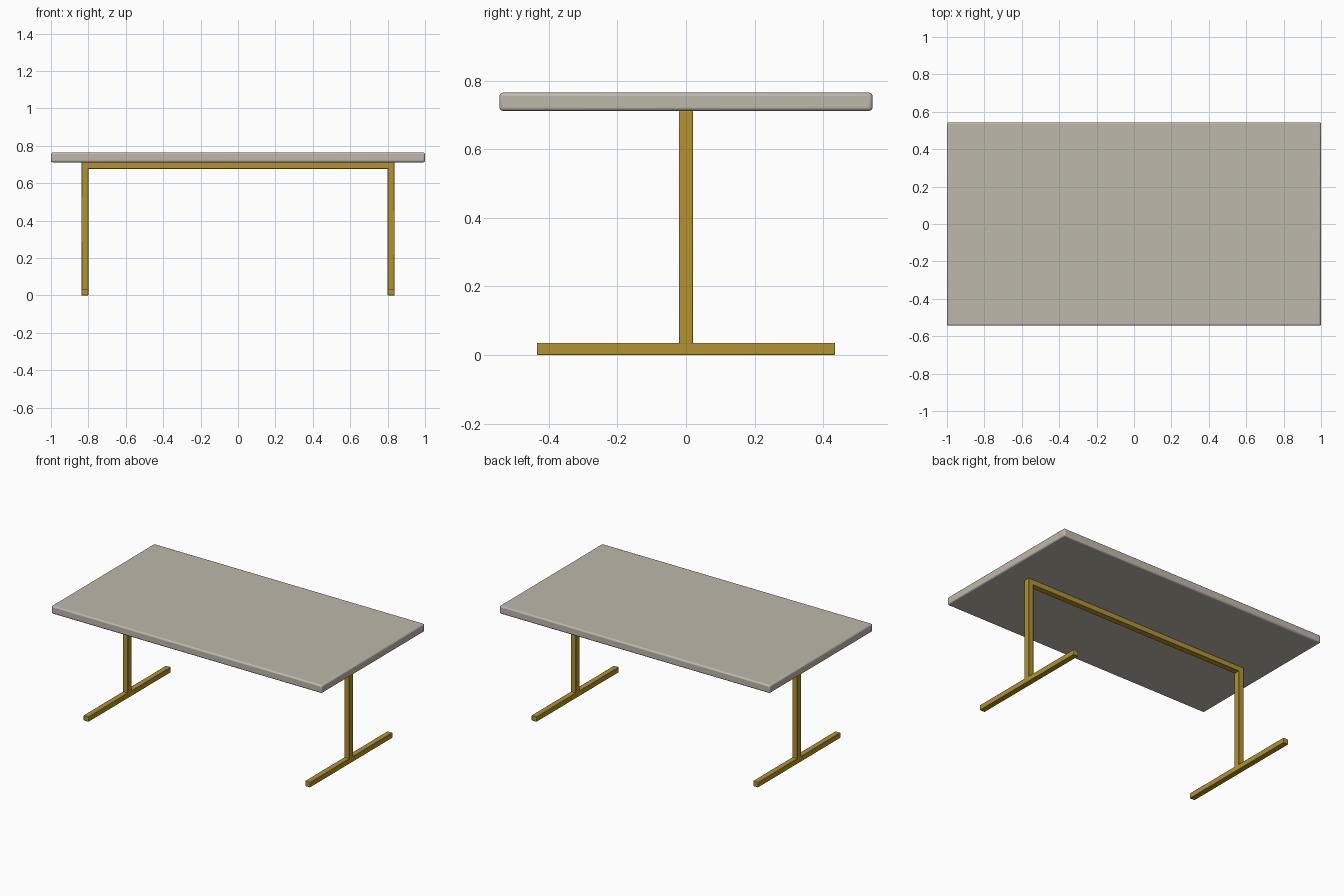
import bpy

if "Cube" in bpy.data.objects:
    bpy.data.objects.remove(bpy.data.objects["Cube"])

gold = bpy.data.materials.new("gold_metal")
gold.diffuse_color = (0.45, 0.29, 0.03, 1)
gold.use_nodes = True
gold.node_tree.nodes["Principled BSDF"].inputs["Base Color"].default_value = gold.diffuse_color
stone = bpy.data.materials.new("warm_stone")
stone.diffuse_color = (0.52, 0.48, 0.41, 1)
stone.use_nodes = True
stone.node_tree.nodes["Principled BSDF"].inputs["Base Color"].default_value = stone.diffuse_color


def box(name, lo, hi, mat, bevel, segments):
    """Rounded box between two opposite corners."""
    bpy.ops.mesh.primitive_cube_add(
        size=1, location=[(a + b) / 2 for a, b in zip(lo, hi)])
    ob = bpy.context.object
    ob.name = name
    ob.scale = [b - a for a, b in zip(lo, hi)]
    bpy.ops.object.transform_apply(location=False, rotation=False, scale=True)
    ob.data.materials.append(mat)
    mod = ob.modifiers.new("rounded_edges", 'BEVEL')
    mod.width = bevel
    mod.segments = segments
    bpy.ops.object.shade_smooth_by_angle()
    return ob


TOP_BOTTOM, BAR = 0.712, 0.035
INNER, OUTER = 0.80, 0.837

# Table top
box("table_top", (-1, -0.544, TOP_BOTTOM), (1, 0.544, 0.765), stone, 0.01, 3)

# Beam under the top
box("cross_beam", (-INNER - 0.01, -0.02, TOP_BOTTOM - BAR),
    (INNER + 0.01, 0.02, TOP_BOTTOM), gold, 0.003, 2)

# Post and floor foot at each end
for side, x0, x1 in (("left", -OUTER, -INNER), ("right", INNER, OUTER)):
    box(side + "_post", (x0, -0.02, BAR - 0.005), (x1, 0.02, TOP_BOTTOM), gold, 0.003, 2)
    box(side + "_foot", (x0, -0.435, 0), (x1, 0.435, BAR), gold, 0.003, 2)
